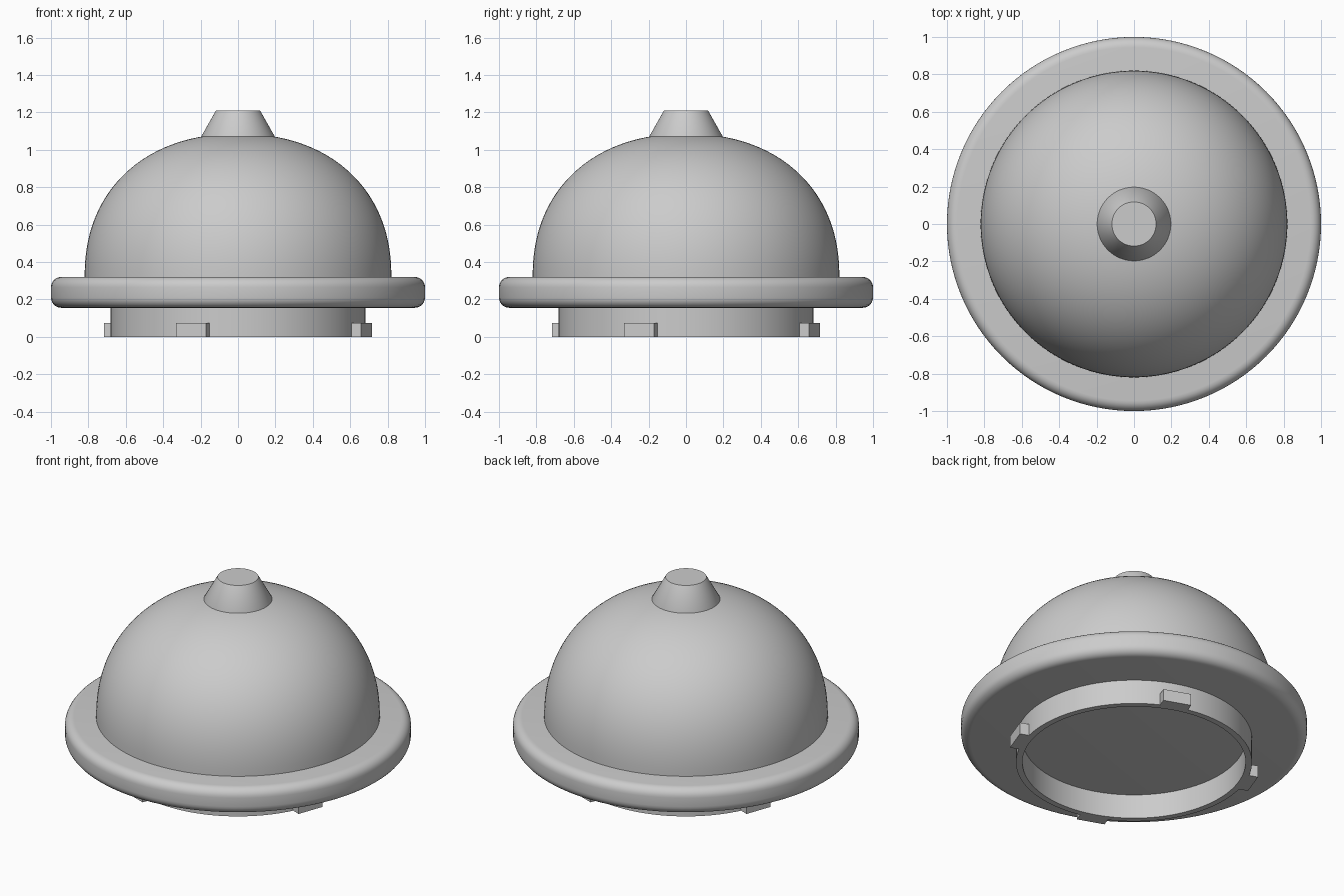
import bpy, math
from mathutils import Matrix

if "Cube" in bpy.data.objects:
    bpy.data.objects.remove(bpy.data.objects["Cube"], do_unlink=True)

grey = bpy.data.materials.new("plain grey")
grey.use_nodes = True
colour = (0.6, 0.6, 0.6, 1)
grey.diffuse_color = colour
grey.node_tree.nodes["Principled BSDF"].inputs["Base Color"].default_value = colour


def finish(obj, smooth=True):
    obj.data.materials.append(grey)
    bpy.ops.object.select_all(action="DESELECT")
    obj.select_set(True)
    bpy.context.view_layer.objects.active = obj
    if smooth:
        bpy.ops.object.shade_smooth_by_angle(angle=math.radians(30))


def lathe(name, profile, steps=128, closed=False):
    """Spin an (r, z) profile, listed bottom to top on the outside, about z."""
    n = len(profile)
    verts, faces = [], []
    for i in range(steps):
        a = 2 * math.pi * i / steps
        verts += [(r * math.cos(a), r * math.sin(a), z) for r, z in profile]
    for i in range(steps):
        j = (i + 1) % steps
        for k in range(n if closed else n - 1):
            m = (k + 1) % n
            faces.append((i * n + k, j * n + k, j * n + m, i * n + m))
    if not closed:
        faces.append([i * n for i in reversed(range(steps))])
        faces.append([i * n + n - 1 for i in range(steps)])
    mesh = bpy.data.meshes.new(name)
    mesh.from_pydata(verts, [], faces)
    obj = bpy.data.objects.new(name, mesh)
    bpy.context.collection.objects.link(obj)
    finish(obj)


# Round-edged flange
low, high, fillet = 0.155, 0.32, 0.055
arc = [math.radians(a) for a in range(-90, 91, 15)]
flange = []
for a in arc:
    if a <= 0:
        flange.append((1 - fillet + fillet * math.cos(a), low + fillet + fillet * math.sin(a)))
    if a >= 0:
        flange.append((1 - fillet + fillet * math.cos(a), high - fillet + fillet * math.sin(a)))
lathe("flange", flange)

# Full-shouldered dome, a superellipse in section
power, base_r, rise = 2.2, 0.82, 0.765
dome = []
for i in range(33):
    t = math.radians(84.5 * i / 32)
    dome.append((base_r * math.cos(t) ** (2 / power), high + rise * math.sin(t) ** (2 / power)))
lathe("dome", [(base_r, high - 0.02)] + dome)

# Tapered knob
lathe("knob", [(0.197, 1.05), (0.197, 1.07), (0.118, 1.21)])

# Hollow collar under the flange
lathe("collar", [(0.645, 0), (0.682, 0), (0.682, 0.17), (0.645, 0.17)], closed=True)

# Four bayonet lugs round the collar
for i in range(4):
    bpy.ops.mesh.primitive_cube_add(size=1)
    lug = bpy.context.object
    lug.name = f"lug_{i + 1}"
    turn = Matrix.Rotation(math.radians(90 * i - 20), 4, "Z")
    lug.data.transform(turn @ Matrix.Translation((0, -0.697, 0.0375))
                       @ Matrix.Diagonal((0.17, 0.07, 0.075, 1)))
    finish(lug, smooth=False)
